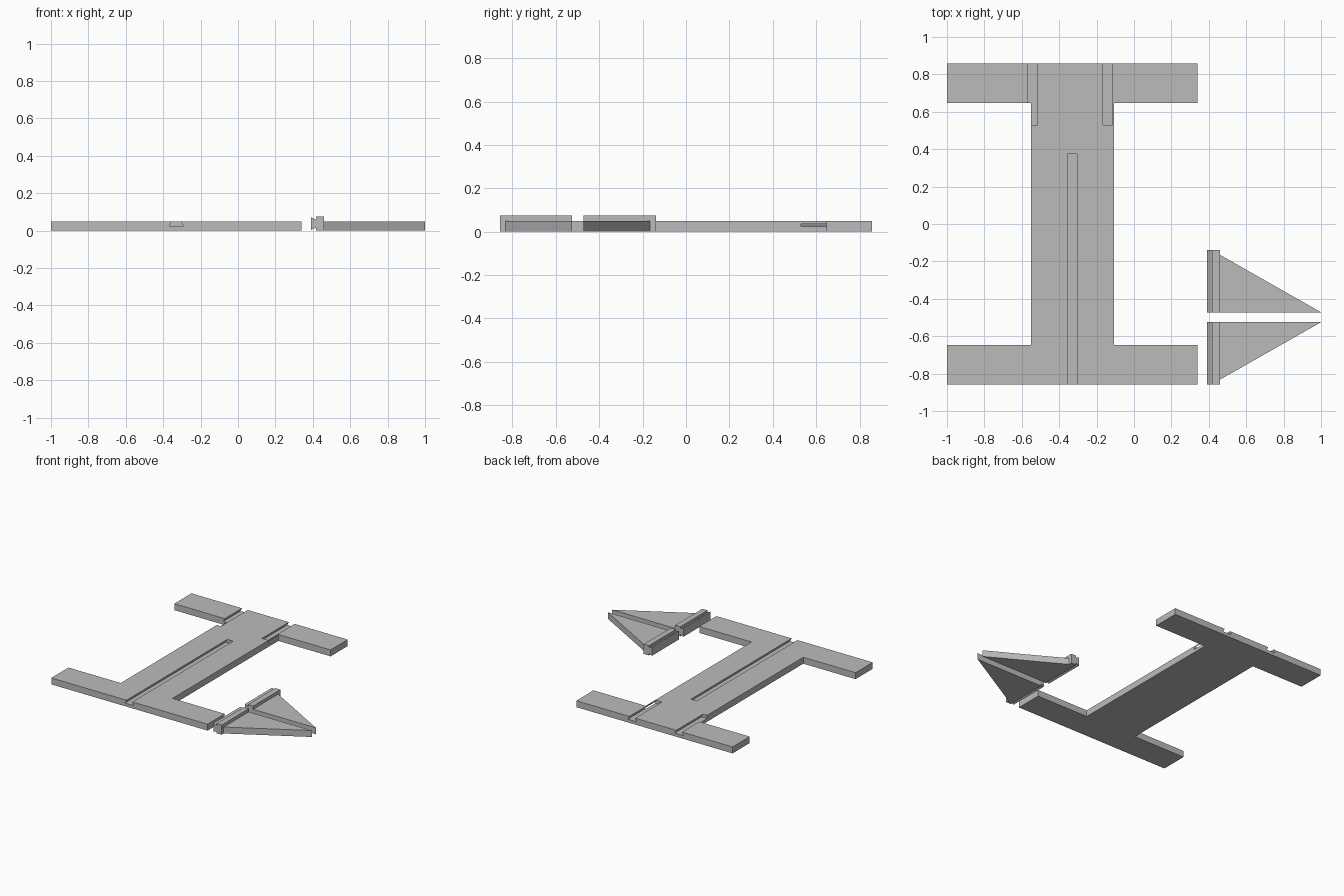
import bpy, bmesh
from mathutils import Vector

if "Cube" in bpy.data.objects:
    bpy.data.objects.remove(bpy.data.objects["Cube"], do_unlink=True)

grey = bpy.data.materials.new("plain_grey")
grey.use_nodes = True
COLOUR = (0.5, 0.5, 0.5, 1)
grey.diffuse_color = COLOUR
grey.node_tree.nodes["Principled BSDF"].inputs["Base Color"].default_value = COLOUR


def extrude(name, points, depth):
    """Solid made by sweeping a flat outline along a vector."""
    bm = bmesh.new()
    face = bm.faces.new([bm.verts.new(p) for p in points])
    grown = bmesh.ops.extrude_face_region(bm, geom=[face])
    verts = [g for g in grown["geom"] if isinstance(g, bmesh.types.BMVert)]
    bmesh.ops.translate(bm, verts=verts, vec=Vector(depth))
    bmesh.ops.recalc_face_normals(bm, faces=bm.faces)
    mesh = bpy.data.meshes.new(name)
    bm.to_mesh(mesh)
    bm.free()
    mesh.materials.append(grey)
    obj = bpy.data.objects.new(name, mesh)
    bpy.context.collection.objects.link(obj)
    return obj


# Main plate: I-shaped outline
MID, HALF, WEB = -0.33, 0.67, 0.222
END, INNER, THICK = 0.858, 0.648, 0.05
right = [(HALF, -END), (HALF, -INNER), (WEB, -INNER),
         (WEB, INNER), (HALF, INNER), (HALF, END)]
outline = right + [(-x, y) for x, y in reversed(right)]
plate = extrude("base_plate", [(MID + x, y, 0) for x, y in outline], (0, 0, THICK))

# Dovetail grooves: one long from the front, two short from the back
FLOOR, OVER = 0.025, 0.02
grooves = [("long_groove", MID, -END - OVER, 0.375),
           ("right_groove", MID - 0.212, 0.53, END + OVER),
           ("left_groove", MID + 0.19, 0.53, END + OVER)]
for name, x, y0, y1 in grooves:
    section = [(-0.038, FLOOR), (0.038, FLOOR), (0.025, THICK),
               (0.025, THICK + OVER), (-0.025, THICK + OVER), (-0.025, THICK)]
    cutter = extrude(name + "_cutter", [(x + u, y0, z) for u, z in section],
                     (0, y1 - y0, 0))
    cutter.hide_render = True
    cutter.hide_viewport = True
    cut = plate.modifiers.new(name, "BOOLEAN")
    cut.operation = "DIFFERENCE"
    cut.solver = "EXACT"
    cut.object = cutter

# Apply the cuts and discard the cutters
deps = bpy.context.evaluated_depsgraph_get()
result = bpy.data.meshes.new_from_object(plate.evaluated_get(deps))
cutters = [m.object for m in plate.modifiers]
plate.modifiers.clear()
plate.data = result
for c in cutters:
    bpy.data.objects.remove(c, do_unlink=True)

# Two mirrored braces: dovetailed rail with a triangular web
RAIL = 0.075
half = [(0.39, 0.034), (0.416, 0.022), (0.416, RAIL / 2), (0.46, RAIL / 2)]
section = [(x, RAIL / 2 - h) for x, h in half]
section += [(x, RAIL / 2 + h) for x, h in reversed(half)]
for side, y0, s in (("rear", -0.472, 1), ("front", -0.525, -1)):
    extrude(side + "_brace_rail", [(x, y0, z) for x, z in section], (0, s * 0.333, 0))
    extrude(side + "_brace_web",
            [(0.46, y0, 0), (1.0, y0, 0), (0.46, y0 + s * 0.307, 0)], (0, 0, THICK))
